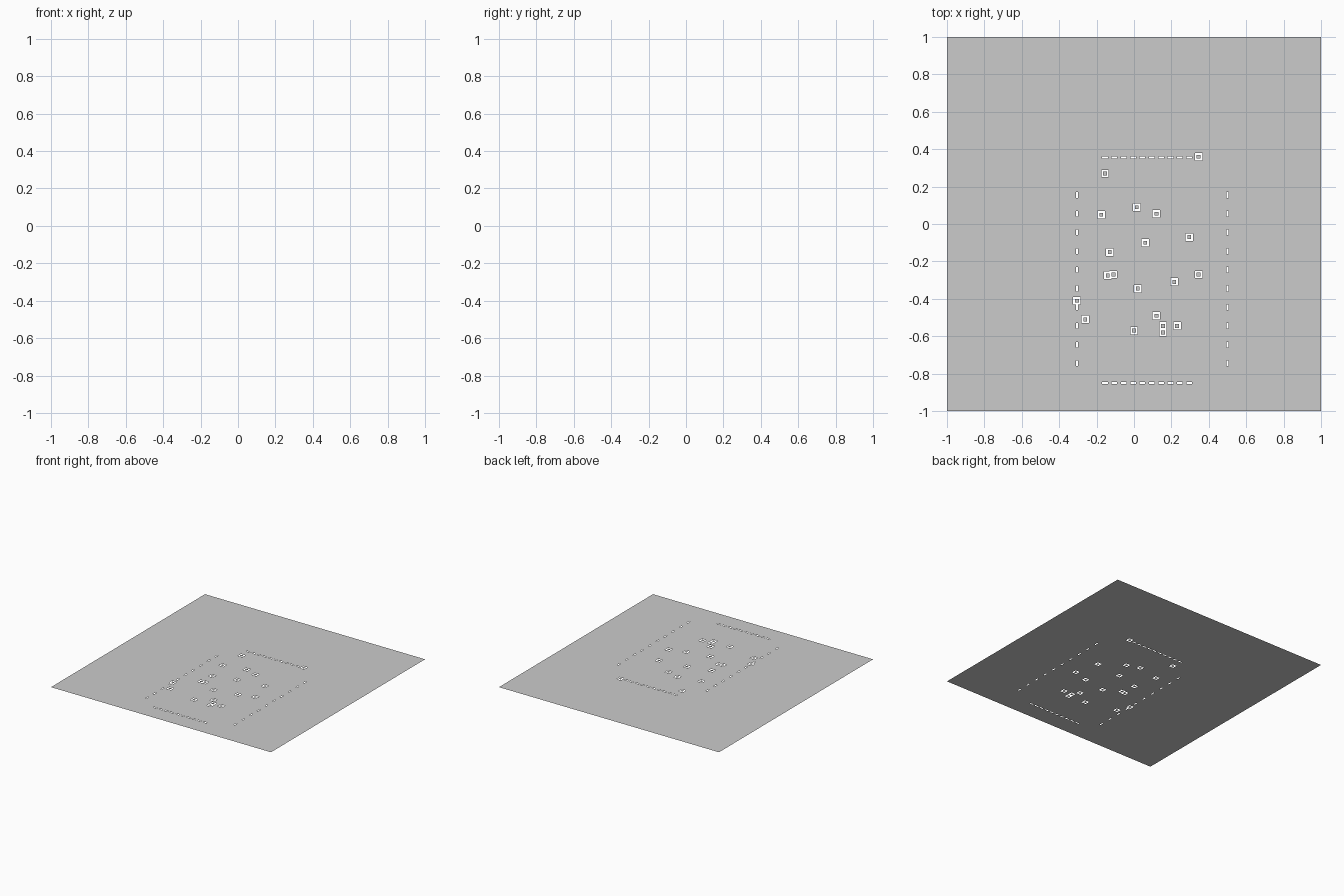
import bpy, bmesh

if "Cube" in bpy.data.objects:
    bpy.data.objects.remove(bpy.data.objects["Cube"])

# Flat sheet pierced by slots (perimeter dashes) and small square frames.
U = 0.005          # layout unit
slots = []         # (x0, x1, y0, y1) in layout units


def slot(cx, cy, w, h):
    slots.append(tuple(round(v / U) for v in
                       (cx - w / 2, cx + w / 2, cy - h / 2, cy + h / 2)))


# dashed rectangle of slots
for i in range(10):
    for y in (0.355, -0.85):
        slot(-0.155 + 0.05 * i, y, 0.03, 0.01)
    for x in (-0.305, 0.5):
        slot(x, 0.155 - 0.1 * i, 0.01, 0.03)

# scattered square frames, each made from four thin slots
frames = [(0.345, 0.36), (-0.155, 0.27), (0.015, 0.09), (-0.175, 0.05),
          (0.12, 0.055), (0.06, -0.1), (0.295, -0.07), (-0.13, -0.15),
          (-0.14, -0.275), (-0.11, -0.27), (0.345, -0.27), (0.215, -0.31),
          (0.02, -0.345), (-0.305, -0.41), (-0.26, -0.51), (0.12, -0.49),
          (0.155, -0.545), (0.155, -0.58), (0.23, -0.545), (0.0, -0.57)]
for cx, cy in frames:
    for s in (-1, 1):
        slot(cx + s * 0.015, cy, 0.01, 0.04)
        slot(cx, cy + s * 0.015, 0.04, 0.01)

# grid through every slot border, leaving the slot cells open
n = round(1 / U)
xs = sorted({-n, n} | {v for s in slots for v in s[:2]})
ys = sorted({-n, n} | {v for s in slots for v in s[2:]})
bm = bmesh.new()
verts = {(x, y): bm.verts.new((x * U, y * U, 0)) for x in xs for y in ys}
for x0, x1 in zip(xs, xs[1:]):
    for y0, y1 in zip(ys, ys[1:]):
        if any(a <= x0 and x1 <= b and c <= y0 and y1 <= d for a, b, c, d in slots):
            continue
        bm.faces.new([verts[p] for p in ((x0, y0), (x1, y0), (x1, y1), (x0, y1))])
bmesh.ops.delete(bm, geom=[v for v in bm.verts if not v.link_faces], context='VERTS')
mesh = bpy.data.meshes.new("pierced_sheet")
bm.to_mesh(mesh)
bm.free()
bpy.context.collection.objects.link(bpy.data.objects.new("pierced_sheet", mesh))
